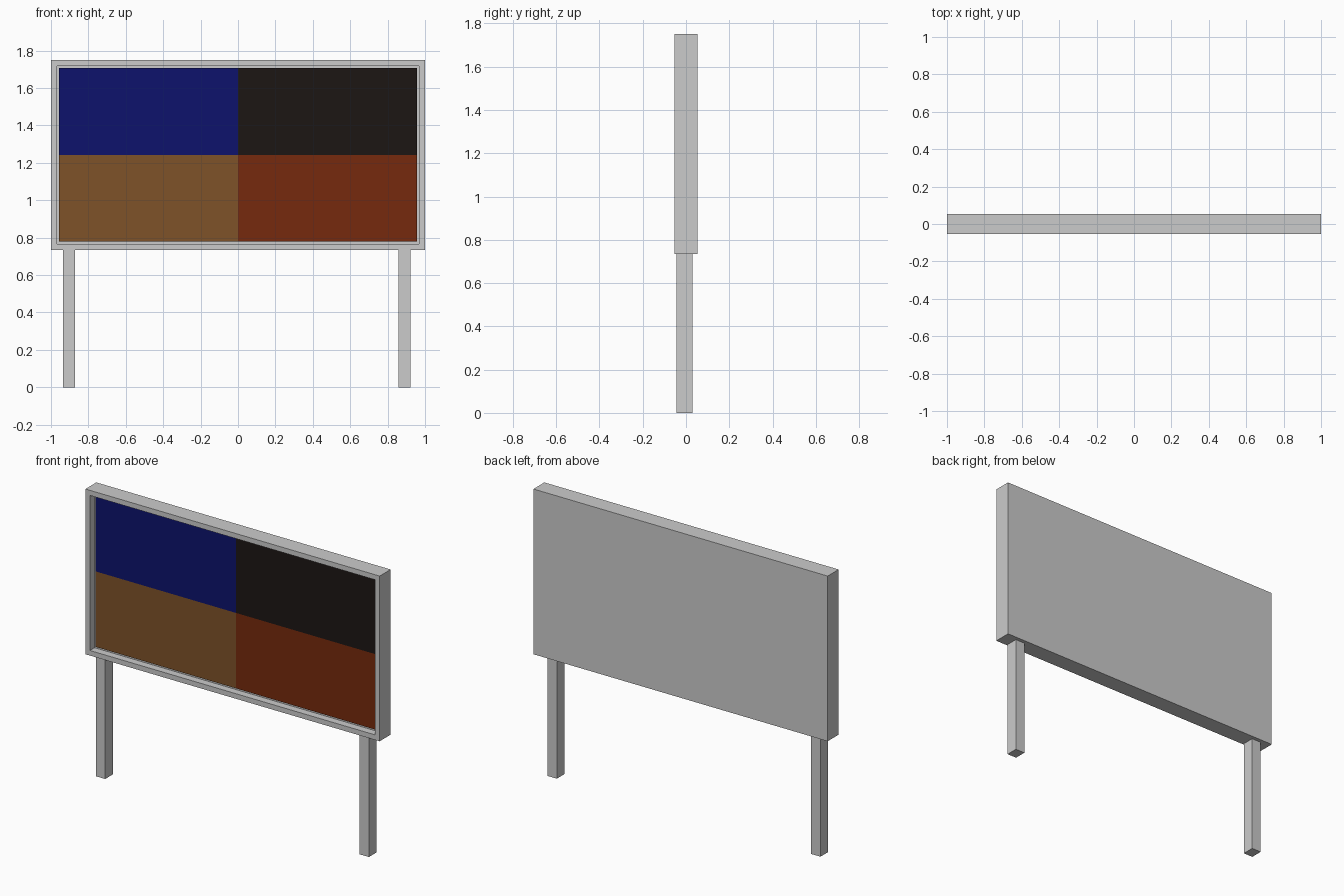
import bpy, bmesh
from mathutils import Vector

if "Cube" in bpy.data.objects:
    bpy.data.objects.remove(bpy.data.objects["Cube"])


def finish(name, bm, color=None):
    mesh = bpy.data.meshes.new(name)
    bm.to_mesh(mesh)
    bm.free()
    obj = bpy.data.objects.new(name, mesh)
    bpy.context.collection.objects.link(obj)
    if color:
        mat = bpy.data.materials.new(name + "_paint")
        mat.diffuse_color = (*color, 1)
        mat.use_nodes = True
        mat.node_tree.nodes["Principled BSDF"].inputs["Base Color"].default_value = mat.diffuse_color
        mesh.materials.append(mat)
    return obj


def box(lo, hi):
    """Box mesh spanning two opposite corners."""
    lo, hi = Vector(lo), Vector(hi)
    bm = bmesh.new()
    bmesh.ops.create_cube(bm, size=1)
    for v in bm.verts:
        v.co = (lo + hi) / 2 + v.co * (hi - lo)
    return bm


W, D, BOTTOM, TOP = 1.0, 0.053, 0.735, 1.75   # board half width, half depth, heights
RIM, FLOOR, FACE = 0.044, 0.045, 0.035        # rim width, recess floor and panel depths

# Board casing with a recessed front
bm = box((-W, -D, BOTTOM), (W, D, TOP))
bm.normal_update()
front = min(bm.faces, key=lambda f: f.calc_center_median().y)
bmesh.ops.inset_region(bm, faces=[front], thickness=RIM)
recess = bmesh.ops.extrude_discrete_faces(bm, faces=[front])["faces"][0]
bmesh.ops.translate(bm, verts=recess.verts, vec=(0, FLOOR, 0))
finish("board_frame", bm)

# Four coloured panels meeting at the centre of the recess
mid = (BOTTOM + TOP) / 2
px, pz = W - RIM, (TOP - BOTTOM) / 2 - RIM
panels = {
    "upper_left_panel": (-1, 1, (0.004, 0.006, 0.15)),
    "upper_right_panel": (0, 1, (0.012, 0.008, 0.007)),
    "lower_left_panel": (-1, 0, (0.21, 0.085, 0.022)),
    "lower_right_panel": (0, 0, (0.18, 0.023, 0.004)),
}
for name, (col, row, color) in panels.items():
    x0, z0 = col * px, mid + (row - 1) * pz
    finish(name, box((x0, -D + FACE, z0), (x0 + px, -D + FLOOR, z0 + pz)), color)

# Two square posts
for name, x in (("left_post", -0.903), ("right_post", 0.889)):
    finish(name, box((x - 0.032, -0.045, 0), (x + 0.032, 0.03, BOTTOM)))
